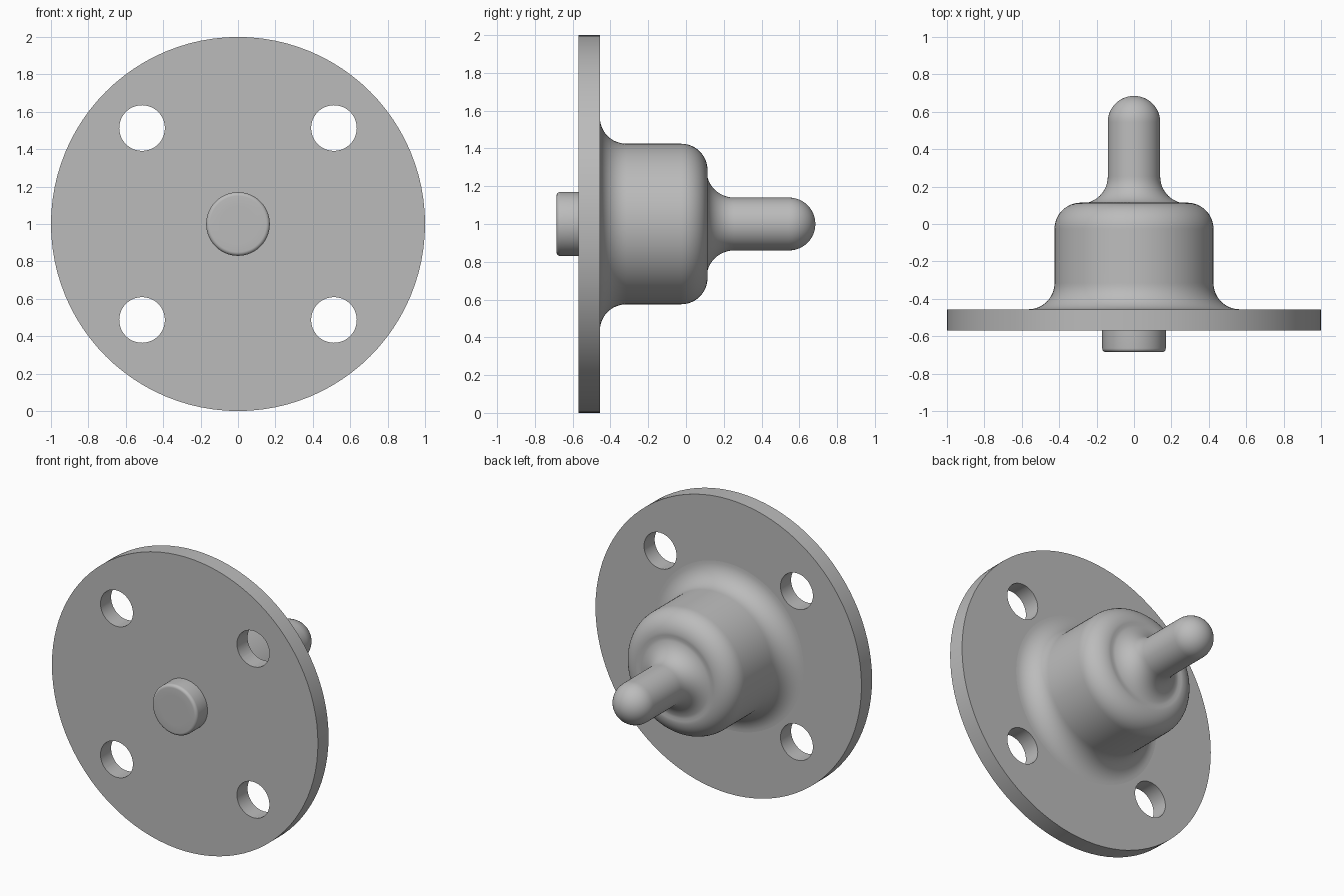
import bpy
import bmesh
from math import sin, cos, pi, radians
from mathutils import Matrix, Vector

cube = bpy.data.objects.get("Cube")
if cube:
    bpy.data.objects.remove(cube, do_unlink=True)

SEGMENTS = 96
CENTRE = Vector((0, 0, 1))

metal = bpy.data.materials.new("plain grey metal")
metal.use_nodes = True
grey = (0.5, 0.5, 0.5, 1)
metal.diffuse_color = grey
metal.node_tree.nodes["Principled BSDF"].inputs["Base Color"].default_value = grey


def arc(radius_at, y_at, size, start, end, steps=12):
    """Points (radius, y) along an arc, angles in degrees."""
    angles = [radians(start + (end - start) * i / steps) for i in range(steps + 1)]
    return [(radius_at + size * cos(a), y_at + size * sin(a)) for a in angles]


def add_object(name, bm):
    bmesh.ops.recalc_face_normals(bm, faces=bm.faces)
    mesh = bpy.data.meshes.new(name)
    bm.to_mesh(mesh)
    bm.free()
    obj = bpy.data.objects.new(name, mesh)
    bpy.context.collection.objects.link(obj)
    mesh.materials.append(metal)
    return obj


def lathe(name, profile):
    """Spin a (radius, y) profile around the horizontal y axis."""
    bm = bmesh.new()
    verts = [bm.verts.new(Vector((r, y, 0)) + CENTRE) for r, y in profile]
    edges = [bm.edges.new(pair) for pair in zip(verts, verts[1:])]
    bmesh.ops.spin(bm, geom=verts + edges, cent=CENTRE, axis=(0, 1, 0),
                   angle=2 * pi, steps=SEGMENTS, use_duplicate=False)
    bmesh.ops.remove_doubles(bm, verts=bm.verts, dist=0.0005)
    return add_object(name, bm)


def shade(obj):
    bpy.ops.object.select_all(action="DESELECT")
    obj.select_set(True)
    bpy.context.view_layer.objects.active = obj
    bpy.ops.object.shade_smooth_by_angle(angle=radians(30))


# Mounting flange: a flat disc
flange = lathe("mounting_flange", [(0, -0.57), (1, -0.57), (1, -0.456), (0, -0.456)])

# Four bolt holes cut through the flange
bm = bmesh.new()
for sx in (-1, 1):
    for sz in (-1, 1):
        place = Matrix.Translation((sx * 0.513, -0.51, 1 + sz * 0.513))
        bmesh.ops.create_cone(bm, cap_ends=True, segments=48, radius1=0.122, radius2=0.122,
                              depth=0.4, matrix=place @ Matrix.Rotation(pi / 2, 4, "X"))
cutter = add_object("bolt_hole_cutter", bm)
cutter.hide_render = True
holes = flange.modifiers.new("bolt holes", "BOOLEAN")
holes.operation = "DIFFERENCE"
holes.solver = "EXACT"
holes.object = cutter
bpy.context.view_layer.objects.active = flange
bpy.ops.object.modifier_apply(modifier=holes.name)
bpy.data.objects.remove(cutter, do_unlink=True)

# Hub and rear spindle: flared foot, rounded shoulder, fillet, domed tip
R = 0.14
hub = lathe("hub_and_spindle",
            arc(0.425 + R, -0.456 + R, R, 270, 180)
            + arc(0.425 - R, 0.114 - R, R, 0, 90)
            + arc(0.14 + R + 0.005, 0.114 + R, R + 0.005, 270, 180)[1:]
            + arc(0, 0.685 - R, R, 0, 90))

# Front locating stud with a softened rim
stud = lathe("front_stud",
             [(0, -0.685), (0.1, -0.685)]
             + arc(0.15, -0.665, 0.02, -90, 0, 6)
             + [(0.17, -0.57)])

for part in (flange, hub, stud):
    shade(part)
